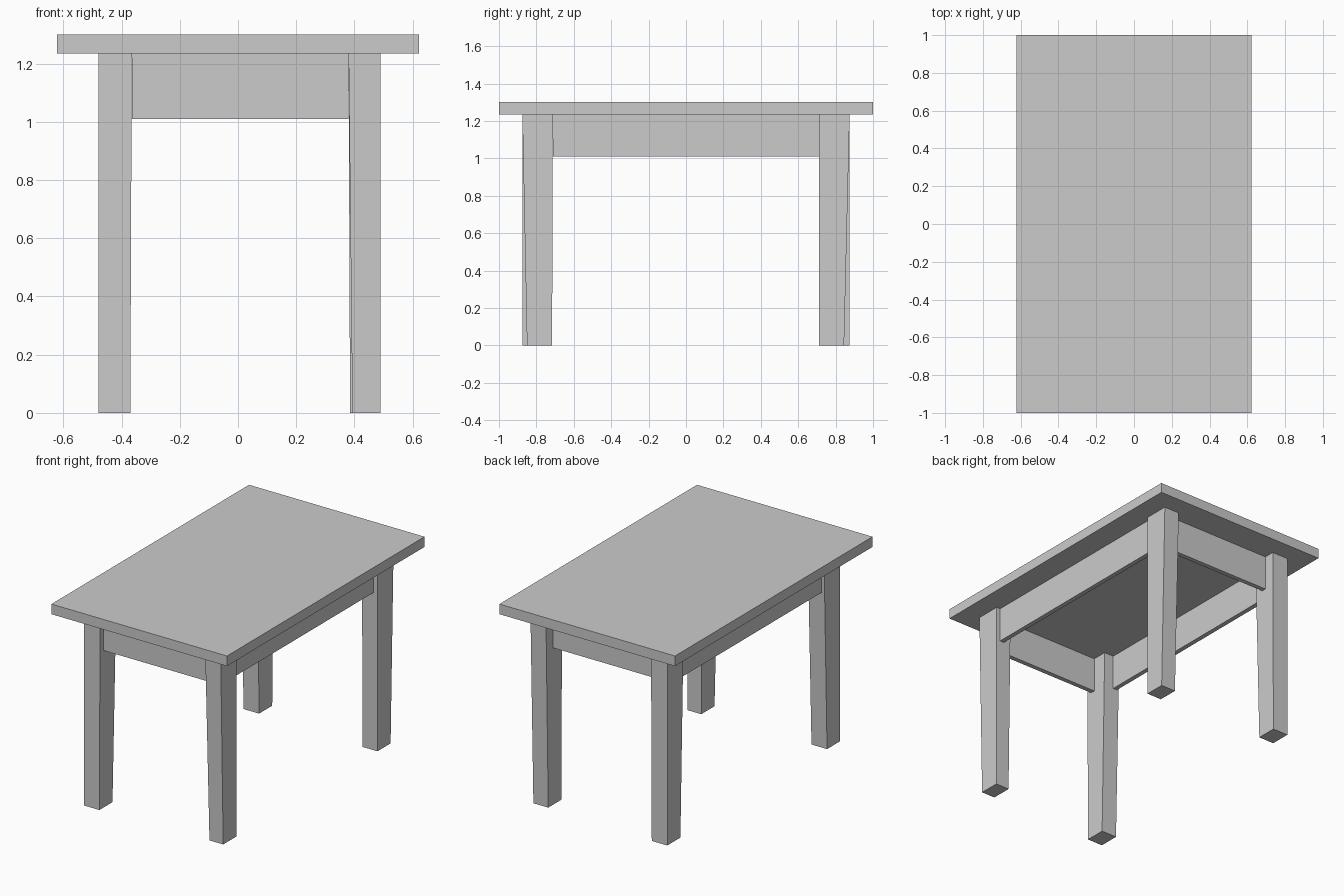
import bpy, bmesh

if "Cube" in bpy.data.objects:
    bpy.data.objects.remove(bpy.data.objects["Cube"])


def prism(name, low, high, z0, z1):
    """Four-sided block; low and high are (x0, x1, y0, y1) at z0 and z1."""
    bm = bmesh.new()
    rings = []
    for (x0, x1, y0, y1), z in ((low, z0), (high, z1)):
        rings.append([bm.verts.new((x, y, z))
                      for x, y in ((x0, y0), (x1, y0), (x1, y1), (x0, y1))])
    a, b = rings
    bm.faces.new(a[::-1])
    bm.faces.new(b)
    for i in range(4):
        j = (i + 1) % 4
        bm.faces.new((a[i], a[j], b[j], b[i]))
    mesh = bpy.data.meshes.new(name)
    bm.to_mesh(mesh)
    bm.free()
    obj = bpy.data.objects.new(name, mesh)
    bpy.context.collection.objects.link(obj)
    return obj


def box(name, x0, x1, y0, y1, z0, z1):
    rect = (x0, x1, y0, y1)
    return prism(name, rect, rect, z0, z1)


TOP_Z, APRON_Z = 1.235, 1.01

# Table top
box("table_top", -0.622, 0.622, -1, 1, TOP_Z, 1.30)

# Legs, left pair tapering on the inner side, right pair on the outer side
legs = {
    "front_left_leg": ((-0.48, -0.37, -0.875, -0.742), (-0.48, -0.365, -0.875, -0.712)),
    "back_left_leg": ((-0.48, -0.37, 0.742, 0.875), (-0.48, -0.365, 0.712, 0.875)),
    "front_right_leg": ((0.393, 0.49, -0.85, -0.716), (0.38, 0.49, -0.875, -0.712)),
    "back_right_leg": ((0.385, 0.49, 0.712, 0.845), (0.38, 0.49, 0.712, 0.875)),
}
for name, (low, high) in legs.items():
    prism(name, low, high, 0, TOP_Z)

# Aprons between the legs
T = 0.03
box("front_apron", -0.365, 0.38, -0.84, -0.84 + T, APRON_Z, TOP_Z)
box("back_apron", -0.365, 0.38, 0.805 - T, 0.805, APRON_Z, TOP_Z)
box("left_apron", -0.463, -0.463 + T, -0.712, 0.712, APRON_Z, TOP_Z)
box("right_apron", 0.463 - T, 0.463, -0.712, 0.712, APRON_Z, TOP_Z)
